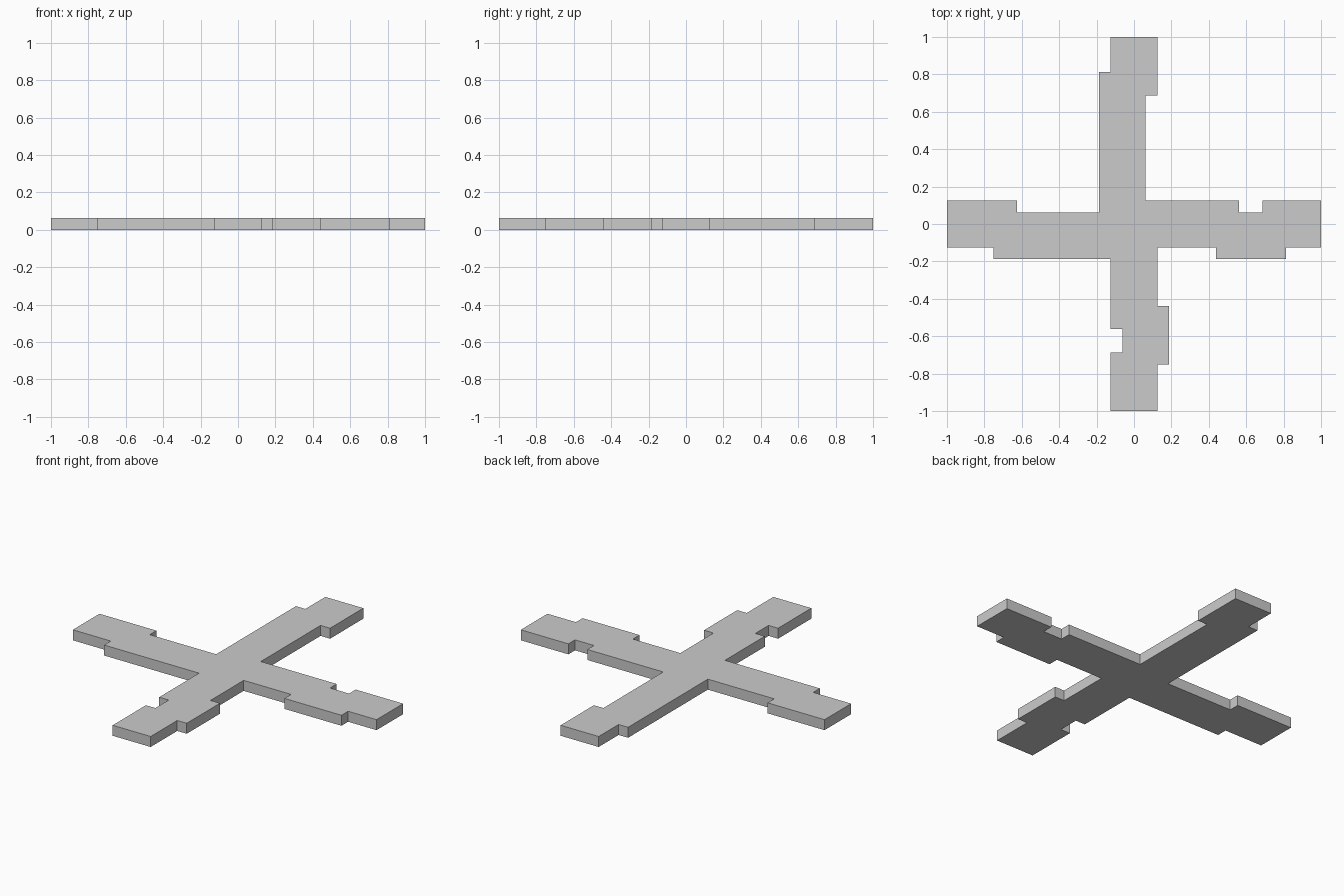
import bpy, bmesh

if "Cube" in bpy.data.objects:
    bpy.data.objects.remove(bpy.data.objects["Cube"])

U = 1 / 16  # grid step; the plate is one step thick

# Outline corners in grid steps, clockwise, starting at the north arm
north_east = [(-2, 16), (2, 16), (2, 11), (1, 11), (1, 2)]
east = [(9, 2), (9, 1), (11, 1), (11, 2), (16, 2), (16, -2),
        (13, -2), (13, -3), (7, -3), (7, -2), (2, -2)]
south = [(2, -7), (3, -7), (3, -12), (2, -12), (2, -16), (-2, -16),
         (-2, -11), (-1, -11), (-1, -9), (-2, -9), (-2, -3)]
west = [(-12, -3), (-12, -2), (-16, -2), (-16, 2), (-10, 2), (-10, 1), (-3, 1)]
north_west = [(-3, 13), (-2, 13)]
outline = north_east + east + south + west + north_west

# Cross-shaped plate: fill the outline and extrude it upward
bm = bmesh.new()
face = bm.faces.new([bm.verts.new((x * U, y * U, 0)) for x, y in outline])
extruded = bmesh.ops.extrude_face_region(bm, geom=[face], use_keep_orig=True)
top = [v for v in extruded["geom"] if isinstance(v, bmesh.types.BMVert)]
bmesh.ops.translate(bm, verts=top, vec=(0, 0, U))
bmesh.ops.recalc_face_normals(bm, faces=bm.faces)
bmesh.ops.triangulate(bm, faces=[f for f in bm.faces if len(f.verts) > 4])

mesh = bpy.data.meshes.new("cross_plate")
bm.to_mesh(mesh)
bm.free()
plate = bpy.data.objects.new("cross_plate", mesh)
bpy.context.collection.objects.link(plate)
